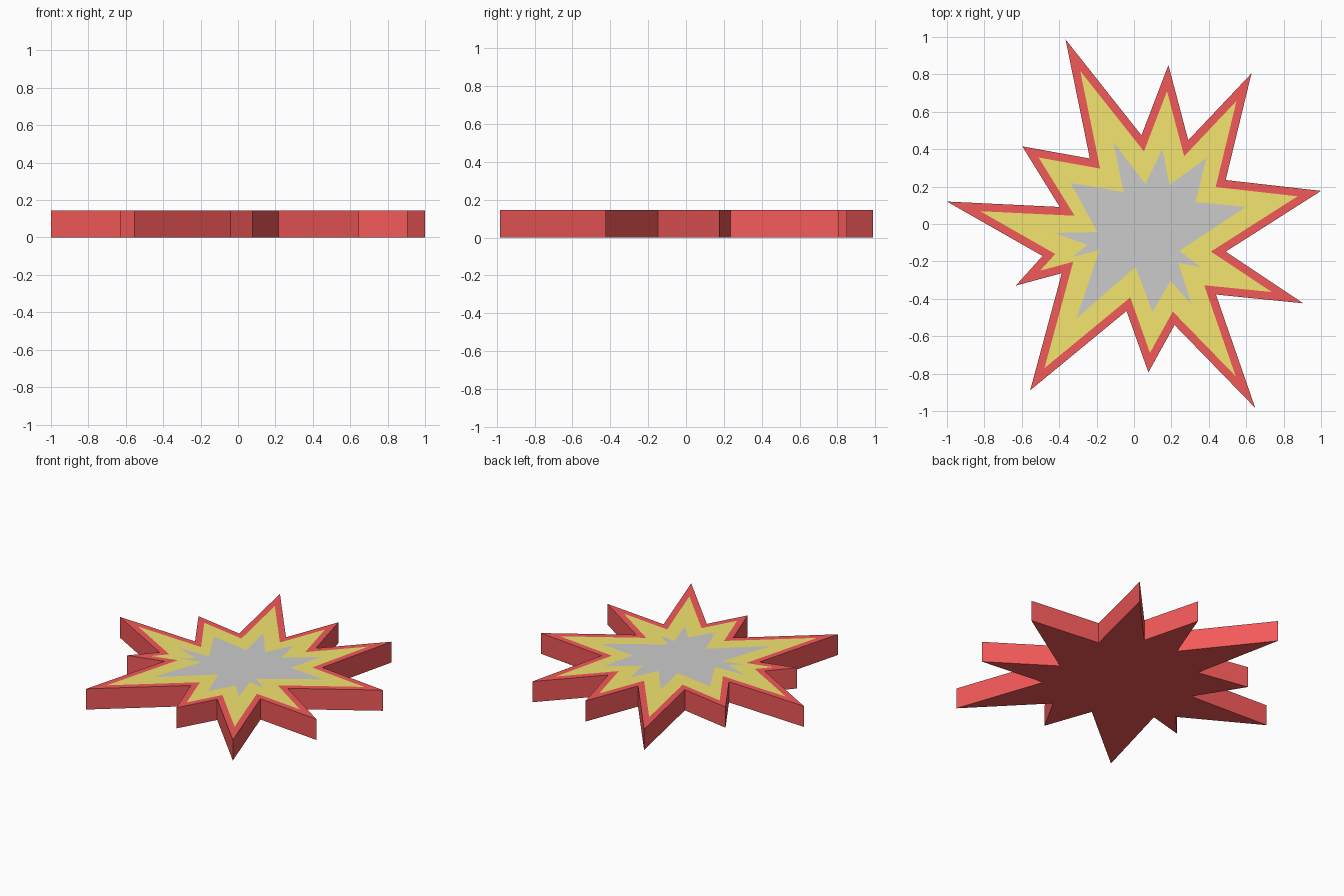
import bpy
from mathutils import Vector
from mathutils.geometry import tessellate_polygon

if "Cube" in bpy.data.objects:
    bpy.data.objects.remove(bpy.data.objects["Cube"])

HEIGHT = 0.145
RIM = 0.043

# Jagged outer outline, clockwise from the upper-left spike
outer = [(-.366, .987), (.04, .474), (.184, .85), (.29, .448), (.628, .805), (.49, .235),
         (1, .177), (.49, -.148), (.905, -.424), (.438, -.377), (.648, -.983), (.217, -.54),
         (.077, -.793), (-.04, -.465), (-.555, -.889), (-.386, -.263), (-.632, -.329),
         (-.489, -.171), (-1, .12), (-.397, .091), (-.597, .415), (-.236, .35)]

# Smaller burst in the middle
inner = [(-.11, .438), (.061, .214), (.152, .40), (.19, .209), (.388, .353), (.329, .118),
         (.596, .091), (.243, -.144), (.356, -.23), (.238, -.209), (.307, -.428), (.195, -.305),
         (.099, -.47), (.008, -.23), (-.307, -.503), (-.184, -.139), (-.329, -.176),
         (-.249, -.112), (-.425, -.048), (-.195, -.043), (-.339, .219), (-.056, .171)]


def inset(points, d):
    """Mitred inward offset of a clockwise outline."""
    result = []
    for i, p in enumerate(points):
        a, b, c = Vector(points[i - 1]), Vector(p), Vector(points[(i + 1) % len(points)])
        u, v = (b - a).normalized(), (c - b).normalized()
        n1, n2 = Vector((u.y, -u.x)), Vector((v.y, -v.x))
        result.append(tuple(b + (n1 + n2) * d / (1 + n1.dot(n2))))
    return result


def cap(loops, z):
    """Upward-facing triangles filling the first loop, with later loops as holes."""
    loops = [[Vector((x, y, z)) for x, y in loop] for loop in loops]
    verts = [v for loop in loops for v in loop]
    faces = []
    for t in tessellate_polygon(loops):
        a, b, c = (verts[i] for i in t)
        faces.append(tuple(t) if (b - a).cross(c - a).z > 0 else tuple(reversed(t)))
    return verts, faces


def make(name, verts, faces, color=None):
    mesh = bpy.data.meshes.new(name)
    mesh.from_pydata(verts, [], faces)
    mesh.update()
    obj = bpy.data.objects.new(name, mesh)
    bpy.context.collection.objects.link(obj)
    if color:
        mat = bpy.data.materials.new(name + "_colour")
        mat.diffuse_color = (*color, 1)
        mat.use_nodes = True
        mat.node_tree.nodes["Principled BSDF"].inputs["Base Color"].default_value = mat.diffuse_color
        mesh.materials.append(mat)


middle = inset(outer, RIM)
n = len(outer)

# Red plate: rim on top, side walls and underside
verts, faces = cap([outer, middle], HEIGHT)
base = len(verts)
verts += [Vector((x, y, 0)) for x, y in outer]
for i in range(n):
    j = (i + 1) % n
    faces.append((i, j, base + j, base + i))
_, under = cap([outer], 0)
faces += [tuple(base + k for k in reversed(f)) for f in under]
make("burst_plate", verts, faces, (0.9, 0.1, 0.1))

# Yellow band and grey core, flush with the rim
make("yellow_band", *cap([middle, inner], HEIGHT), (0.9, 0.78, 0.16))
make("grey_core", *cap([inner], HEIGHT))
